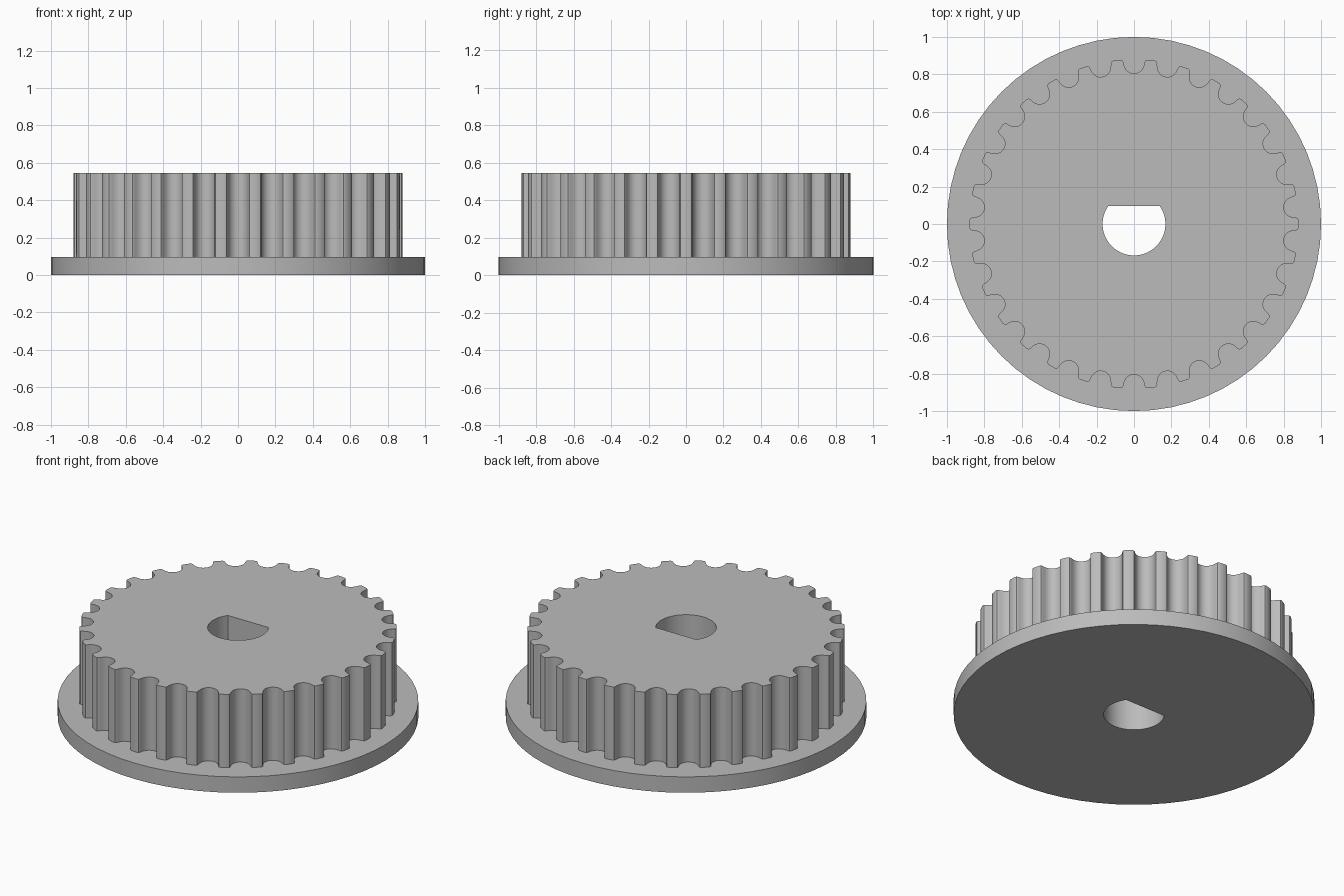
import bpy, bmesh
from math import sin, cos, asin, pi, tau, sqrt

if "Cube" in bpy.data.objects:
    bpy.data.objects.remove(bpy.data.objects["Cube"], do_unlink=True)

TEETH = 30
BODY_R = 0.88
FLANGE_R = 1.0
FLANGE_TOP = 0.097
BODY_TOP = 0.545
BORE_R = 0.168
BORE_FLAT = 0.097
UNIT = 0.0947

grey = bpy.data.materials.new("grey")
grey.use_nodes = True
colour = (0.5, 0.5, 0.5, 1)
grey.diffuse_color = colour
grey.node_tree.nodes["Principled BSDF"].inputs["Base Color"].default_value = colour

# Half of one belt groove: sideways offset and depth
GROOVE = [(0.747, 0), (0.648, 0.037), (0.598, 0.131), (0.579, 0.238),
          (0.547, 0.343), (0.505, 0.444), (0.452, 0.54), (0.358, 0.637),
          (0.248, 0.707), (0.127, 0.75), (0, 0.764)]


def circle(radius, count):
    return [(radius * cos(tau * i / count), radius * sin(tau * i / count))
            for i in range(count)]


def toothed_outline():
    # Grooves all round, with a groove centred on the back
    half = [(w * UNIT, d * UNIT) for w, d in GROOVE]
    groove = half + [(-w, d) for w, d in reversed(half[:-1])]
    base = sqrt(BODY_R ** 2 - half[0][0] ** 2)
    points = []
    for i in range(TEETH):
        a = pi / 2 + tau * i / TEETH
        for w, d in groove:
            r = base - d
            points.append((r * cos(a) + w * sin(a), r * sin(a) - w * cos(a)))
        tip = a + pi / TEETH
        points.append((BODY_R * cos(tip), BODY_R * sin(tip)))
    return points


def bore_outline(steps=48):
    # D-shaped hole, flat towards the back
    a = asin(BORE_FLAT / BORE_R)
    sweep = pi + 2 * a
    return [(BORE_R * cos(pi - a + sweep * i / steps),
             BORE_R * sin(pi - a + sweep * i / steps)) for i in range(steps + 1)]


def plate(name, outline, bottom, top):
    # Fill between the outline and the bore, then extrude upwards
    bm = bmesh.new()
    for loop in (outline, bore_outline()):
        verts = [bm.verts.new((x, y, bottom)) for x, y in loop]
        for i, v in enumerate(verts):
            bm.edges.new((verts[i - 1], v))
    bmesh.ops.triangle_fill(bm, use_beauty=True, edges=bm.edges[:], normal=(0, 0, 1))
    result = bmesh.ops.extrude_face_region(bm, geom=bm.faces[:], use_keep_orig=True)
    raised = [g for g in result["geom"] if isinstance(g, bmesh.types.BMVert)]
    bmesh.ops.translate(bm, verts=raised, vec=(0, 0, top - bottom))
    bmesh.ops.recalc_face_normals(bm, faces=bm.faces[:])
    mesh = bpy.data.meshes.new(name)
    bm.to_mesh(mesh)
    bm.free()
    mesh.materials.append(grey)
    obj = bpy.data.objects.new(name, mesh)
    bpy.context.collection.objects.link(obj)
    bpy.ops.object.select_all(action="DESELECT")
    obj.select_set(True)
    bpy.context.view_layer.objects.active = obj
    bpy.ops.object.shade_smooth_by_angle(angle=pi / 6)


plate("flange", circle(FLANGE_R, 64), 0, FLANGE_TOP)
plate("toothed_body", toothed_outline(), FLANGE_TOP, BODY_TOP)
